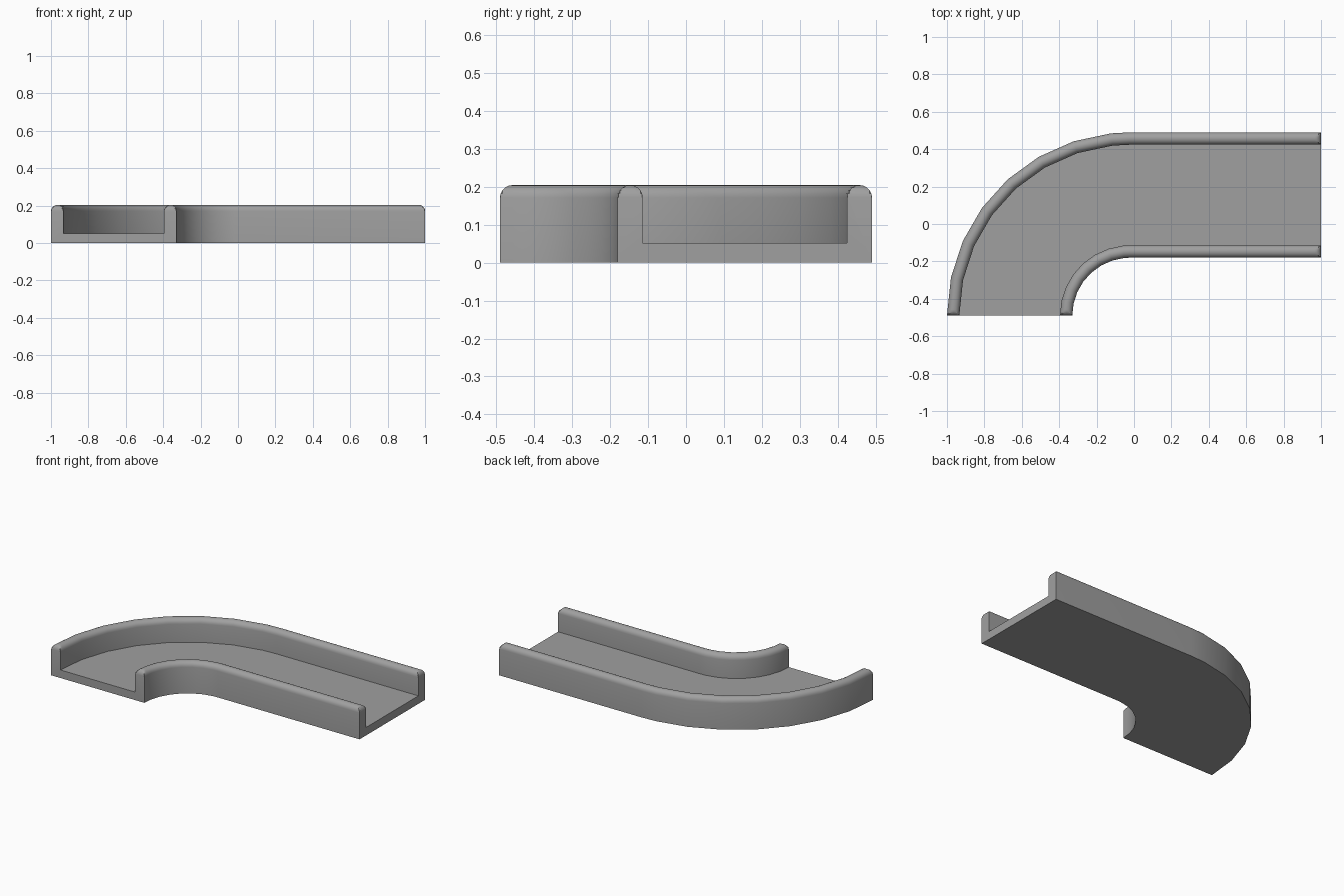
import bpy, bmesh, math

cube = bpy.data.objects.get("Cube")
if cube:
    bpy.data.objects.remove(cube)

CX, CY = -0.02, -0.49          # centre of the bend
R_IN, R_OUT = 0.31, 0.98       # inner and outer side of the track
FLOOR, TOP, ROUND = 0.052, 0.204, 0.033
STEP = math.radians(12)
ARC = [math.pi * i / 10 for i in range(11)]


def rim(r_mid):
    """Rounded wall top, running from the outer side to the inner side."""
    return [(r_mid + ROUND * math.cos(a), TOP - ROUND + ROUND * math.sin(a)) for a in ARC]


# Channel cross-section as (radius, height)
section = [(R_IN, 0), (R_OUT, 0)]
section += rim(R_OUT - ROUND)
section += [(R_OUT - 2 * ROUND, FLOOR), (R_IN + 2 * ROUND, FLOOR)]
section += rim(R_IN + ROUND)

# Distances from an end at which the rounded end is sampled
ends = [ROUND * (1 - math.cos(a)) for a in ARC[:6]]


def end_height(d):
    return TOP - ROUND + math.sqrt(max(0, ROUND ** 2 - (ROUND - d) ** 2))


def bend_point(r, a):
    return CX - r * math.cos(a), CY + r * math.sin(a)


bm = bmesh.new()
rings = []

# Straight end, with its rounded edge
for d in ends:
    rings.append([bm.verts.new((1 - d, CY + r, min(z, end_height(d)))) for r, z in section])

# Bend, from the straight part round to the front
for a in [math.pi / 2] + [STEP * i for i in range(7, 0, -1)]:
    rings.append([bm.verts.new((*bend_point(r, a), z)) for r, z in section])

# Front end, with its rounded edge, inside the last chord of the bend
for d in reversed(ends):
    ring = []
    for r, z in section:
        x0, x1 = bend_point(r, 0)[0], bend_point(r, STEP)[0]
        t = d / (r * math.sin(STEP))
        ring.append(bm.verts.new((x0 + (x1 - x0) * t, CY + d, min(z, end_height(d)))))
    rings.append(ring)

# Skin and end faces
n = len(section)
for a, b in zip(rings, rings[1:]):
    for i in range(n):
        j = (i + 1) % n
        bm.faces.new((a[i], a[j], b[j], b[i]))
bm.faces.new(rings[0])
bm.faces.new(rings[-1])
bmesh.ops.remove_doubles(bm, verts=bm.verts, dist=0.00001)
bmesh.ops.recalc_face_normals(bm, faces=bm.faces)

mesh = bpy.data.meshes.new("curved_track")
bm.to_mesh(mesh)
bm.free()
track = bpy.data.objects.new("curved_track", mesh)
bpy.context.collection.objects.link(track)

# Plain grey finish
grey = bpy.data.materials.new("mid_grey")
grey.use_nodes = True
colour = (0.35, 0.35, 0.35, 1)
grey.diffuse_color = colour
grey.node_tree.nodes["Principled BSDF"].inputs["Base Color"].default_value = colour
mesh.materials.append(grey)

bpy.ops.object.select_all(action="DESELECT")
track.select_set(True)
bpy.context.view_layer.objects.active = track
bpy.ops.object.shade_smooth_by_angle(angle=math.radians(30))
